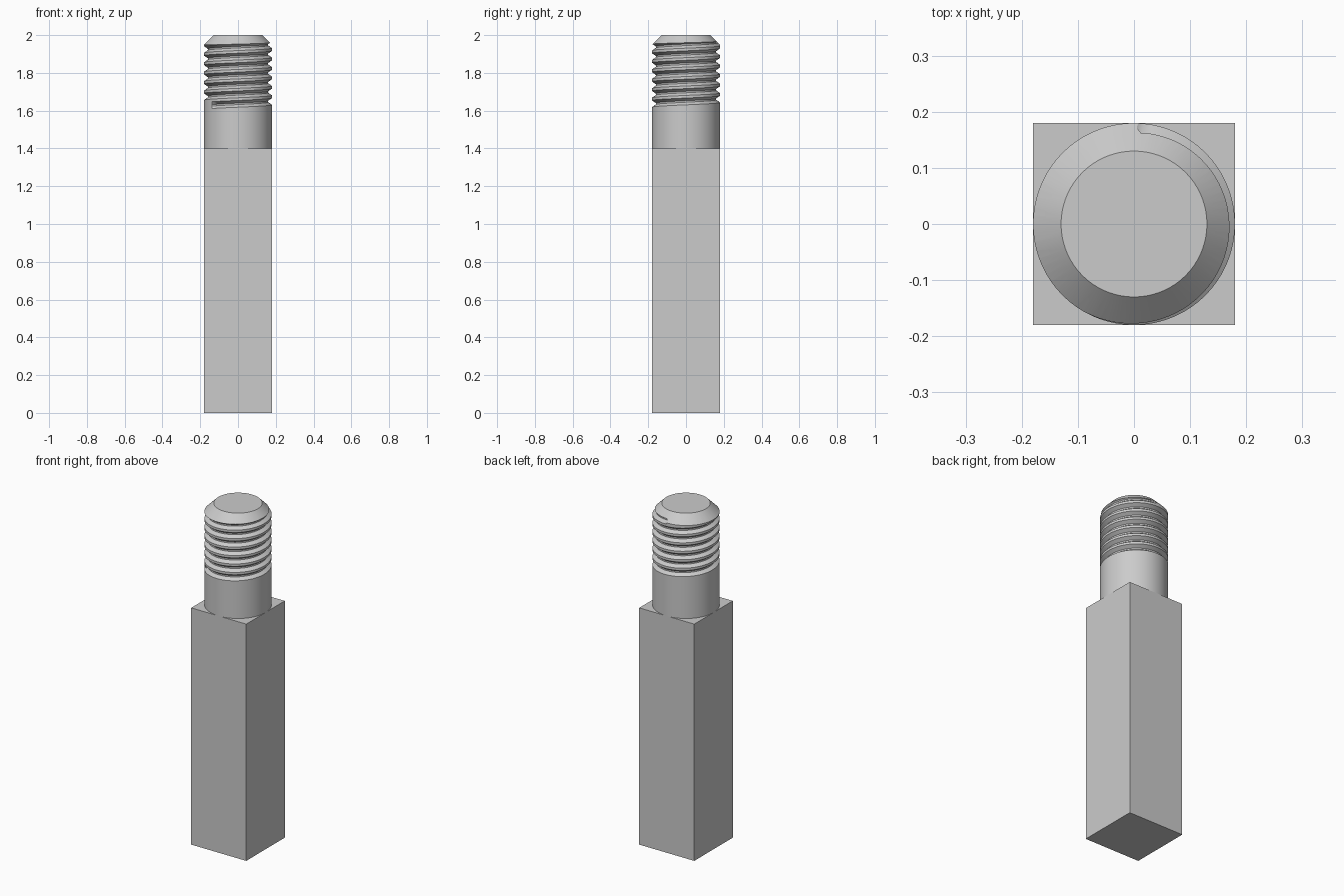
import bpy, bmesh, math
from mathutils import Matrix

if "Cube" in bpy.data.objects:
    bpy.data.objects.remove(bpy.data.objects["Cube"])

# One plain grey metal
steel = bpy.data.materials.new("grey_steel")
steel.use_nodes = True
GREY = (0.6, 0.6, 0.6, 1)
steel.diffuse_color = GREY
steel.node_tree.nodes["Principled BSDF"].inputs["Base Color"].default_value = GREY


def make_object(name, bm):
    bmesh.ops.recalc_face_normals(bm, faces=bm.faces)
    mesh = bpy.data.meshes.new(name)
    bm.to_mesh(mesh)
    bm.free()
    mesh.materials.append(steel)
    obj = bpy.data.objects.new(name, mesh)
    bpy.context.collection.objects.link(obj)
    return obj


# Square bar
WIDTH, BAR_TOP = 0.36, 1.4
bm = bmesh.new()
bmesh.ops.create_cube(bm, size=1, matrix=Matrix.Translation((0, 0, BAR_TOP / 2))
                      @ Matrix.Diagonal((WIDTH, WIDTH, BAR_TOP, 1)))
make_object("square_bar", bm)

# Threaded stud: a cylinder whose rows follow a right-handed helix
RADIUS, SIDES, PITCH = WIDTH / 2, 72, 0.05
START_ANGLE, START_Z, THREAD_TURNS = math.radians(-135), 1.63, 6.62
GROOVE = [(-0.018, 0), (-0.004, 0.02), (0.004, 0.02), (0.018, 0)]  # height, depth
STEP = len(GROOVE)

bm = bmesh.new()


def add_vert(i, r, z):
    a = START_ANGLE + math.tau * i / SIDES
    return bm.verts.new((r * math.cos(a), r * math.sin(a), z))


bottom = [add_vert(i, RADIUS, BAR_TOP) for i in range(SIDES)]
top = [add_vert(i, RADIUS, 2.06) for i in range(SIDES)]
columns = []
for i in range(SIDES):
    column = []
    for turn in range(-1, 8):
        t = turn + i / SIDES
        cut = 1 if 0 <= t <= THREAD_TURNS else 0
        for height, depth in GROOVE:
            column.append(add_vert(i, RADIUS - cut * depth, START_Z + PITCH * t + height))
    columns.append(column)

for i in range(SIDES):
    k = (i + 1) % SIDES
    shift = STEP if k == 0 else 0      # the last column joins one turn higher
    a, b = columns[i], columns[k]
    last = len(a) - 1 - shift
    for j in range(last):
        bm.faces.new((a[j], b[j + shift], b[j + shift + 1], a[j + 1]))
    bm.faces.new([bottom[i], bottom[k]] + b[:shift + 1] + [a[0]])
    bm.faces.new([a[last], b[-1], top[k], top[i]] + a[:last:-1])
bm.faces.new(bottom)
bm.faces.new(top)
stud = make_object("threaded_stud", bm)

# Trim the stud to its chamfered end with a wide cone
bm = bmesh.new()
bmesh.ops.create_cone(bm, cap_ends=True, segments=SIDES, radius1=0.83, radius2=0.13,
                      depth=0.7, matrix=Matrix.Translation((0, 0, 1.65)))
cutter = make_object("chamfer_cutter", bm)
cutter.hide_render = True

trim = stud.modifiers.new("chamfer", 'BOOLEAN')
trim.operation = 'INTERSECT'
trim.solver = 'EXACT'
trim.object = cutter
bpy.ops.object.select_all(action='DESELECT')
bpy.context.view_layer.objects.active = stud
stud.select_set(True)
bpy.ops.object.modifier_apply(modifier=trim.name)
bpy.data.objects.remove(cutter)
bpy.ops.object.shade_smooth_by_angle(angle=math.radians(30))
